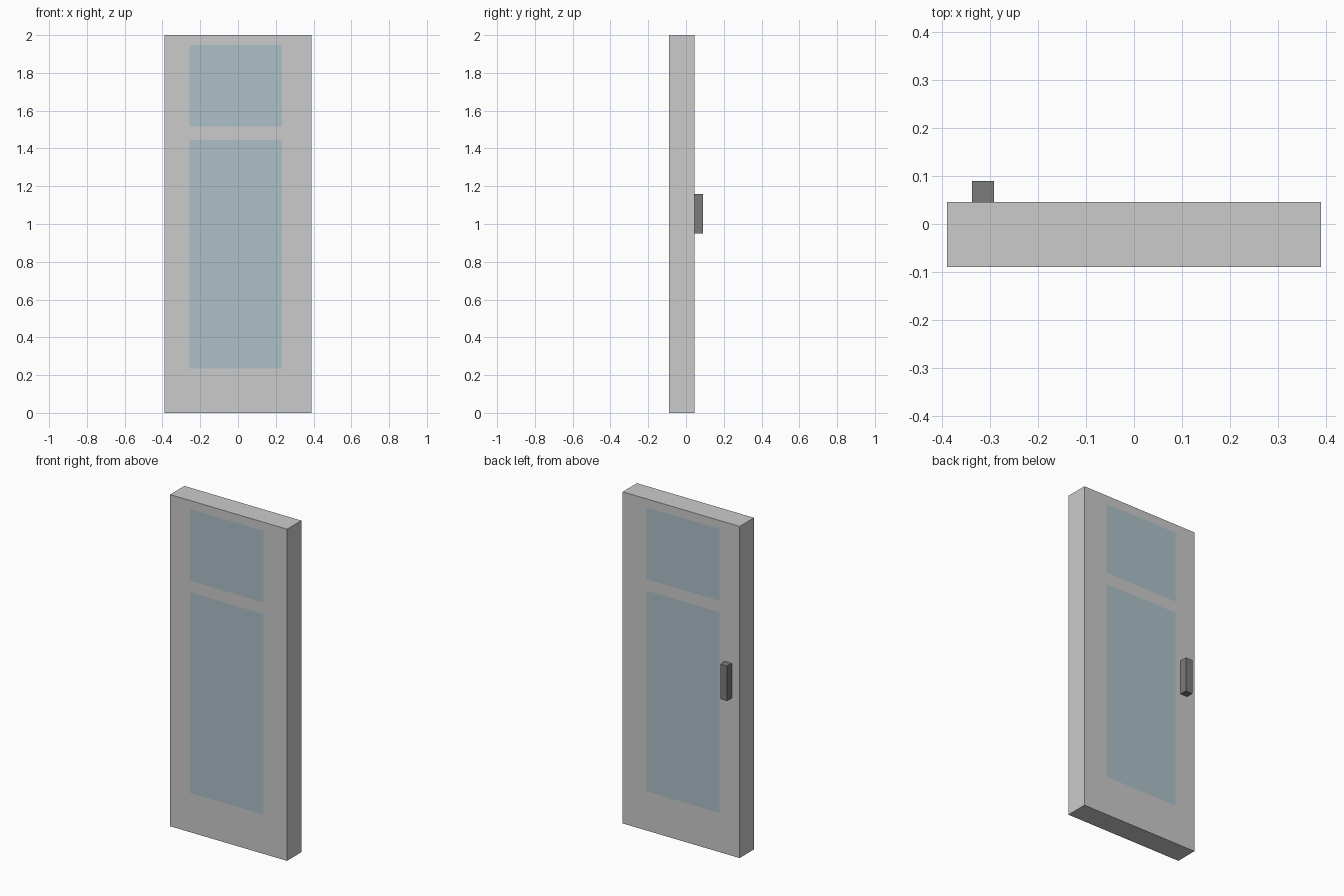
import bpy, bmesh

if "Cube" in bpy.data.objects:
    bpy.data.objects.remove(bpy.data.objects["Cube"])

Y_FRONT, Y_BACK, Y_HANDLE = -0.09, 0.046, 0.09


def material(name, rgb):
    mat = bpy.data.materials.new(name)
    mat.diffuse_color = (*rgb, 1)
    mat.use_nodes = True
    mat.node_tree.nodes["Principled BSDF"].inputs["Base Color"].default_value = mat.diffuse_color
    return mat


def finish(name, bm, materials):
    bmesh.ops.recalc_face_normals(bm, faces=bm.faces)
    mesh = bpy.data.meshes.new(name)
    bm.to_mesh(mesh)
    bm.free()
    for mat in materials:
        mesh.materials.append(mat)
    obj = bpy.data.objects.new(name, mesh)
    bpy.context.collection.objects.link(obj)
    return obj


def box(bm, lo, hi):
    verts = bmesh.ops.create_cube(bm, size=1)["verts"]
    for v in verts:
        v.co = [a + (b - a) * (c + 0.5) for a, b, c in zip(lo, hi, v.co)]


def cut(bm, axis, values):
    normal = [float(i == axis) for i in range(3)]
    for value in values:
        bmesh.ops.bisect_plane(bm, geom=bm.verts[:] + bm.edges[:] + bm.faces[:],
                               plane_co=[n * value for n in normal], plane_no=normal)


glass = material("pane_glass", (0.42, 0.53, 0.58))
dark_grey = material("handle_grey", (0.2, 0.2, 0.2))

# Door slab, with glass panes set flush in both faces
pane_x = (-0.257, 0.232)
pane_z = [(0.236, 1.446), (1.516, 1.948)]
bm = bmesh.new()
box(bm, (-0.39, Y_FRONT, 0), (0.39, Y_BACK, 2))
cut(bm, 0, pane_x)
cut(bm, 2, [z for pair in pane_z for z in pair])
bm.normal_update()
for face in bm.faces:
    c = face.calc_center_median()
    in_pane = pane_x[0] < c.x < pane_x[1] and any(a < c.z < b for a, b in pane_z)
    if abs(face.normal.y) > 0.9 and in_pane:
        face.material_index = 1
finish("door_slab", bm, [None, glass])

# Pull handle on the back face
bm = bmesh.new()
box(bm, (-0.338, Y_BACK, 0.95), (-0.292, Y_HANDLE, 1.16))
finish("door_handle", bm, [dark_grey])
